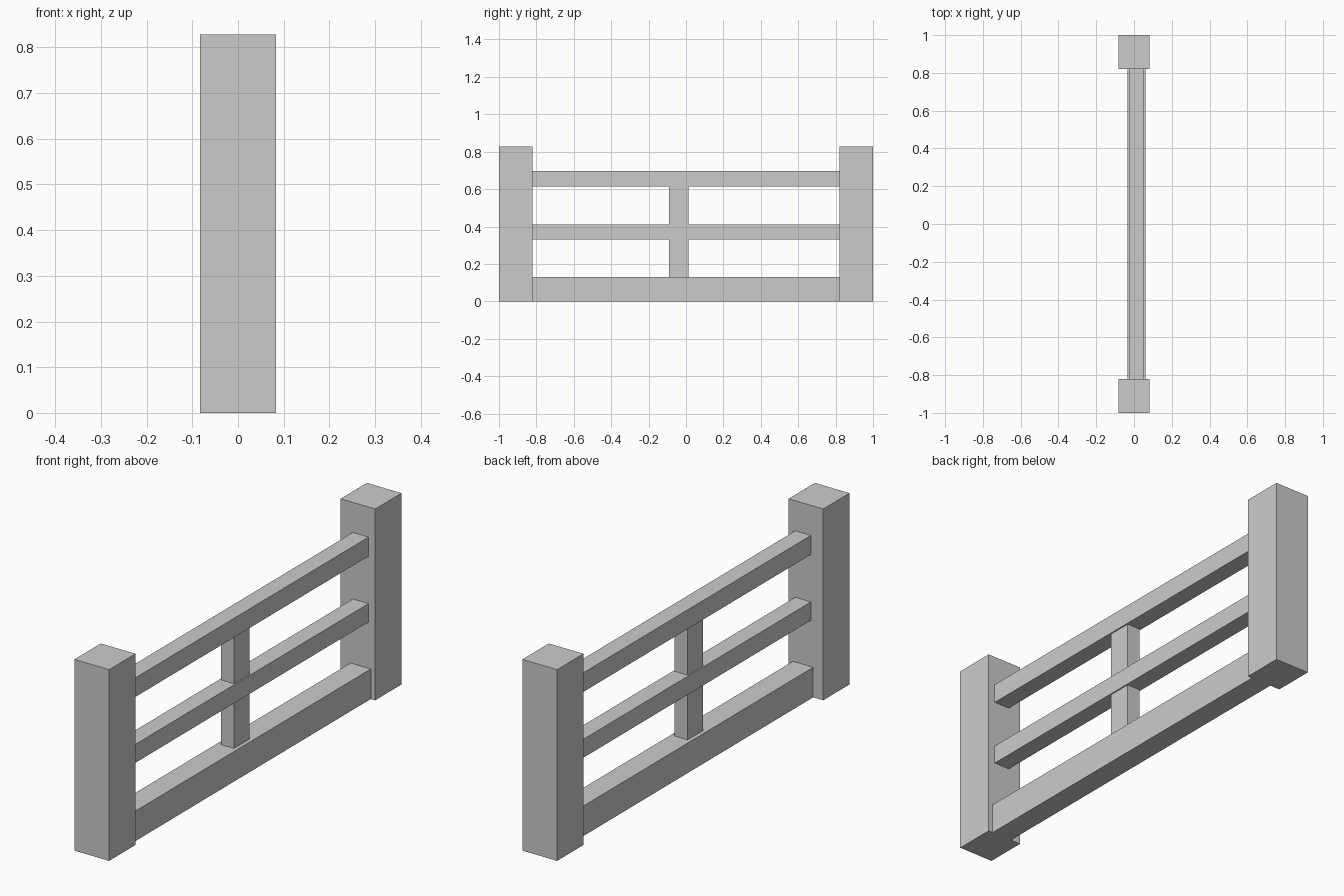
import bpy

if "Cube" in bpy.data.objects:
    bpy.data.objects.remove(bpy.data.objects["Cube"])


def box(name, x, y, z):
    """Axis-aligned box from (min, max) ranges."""
    bpy.ops.mesh.primitive_cube_add(
        size=1, location=[(a + b) / 2 for a, b in (x, y, z)])
    ob = bpy.context.object
    ob.name = name
    ob.scale = [b - a for a, b in (x, y, z)]
    bpy.ops.object.transform_apply(location=False, rotation=False, scale=True)
    return ob


POST_IN = 0.82   # inner face of the end posts

# Two thick end posts
box("end_post_near", (-0.083, 0.083), (-1, -POST_IN), (0, 0.828))
box("end_post_far", (-0.083, 0.083), (POST_IN, 1), (0, 0.828))

# Rails, set slightly towards +x
for name, x, z in (
    ("bottom_rail", (-0.035, 0.062), (0, 0.13)),
    ("middle_rail", (-0.024, 0.051), (0.33, 0.41)),
    ("top_rail", (-0.024, 0.051), (0.615, 0.698)),
):
    box(name, x, (-POST_IN, POST_IN), z)

# Slim upright joining the rails
box("centre_upright", (-0.018, 0.045), (-0.092, 0.014), (0.13, 0.615))
